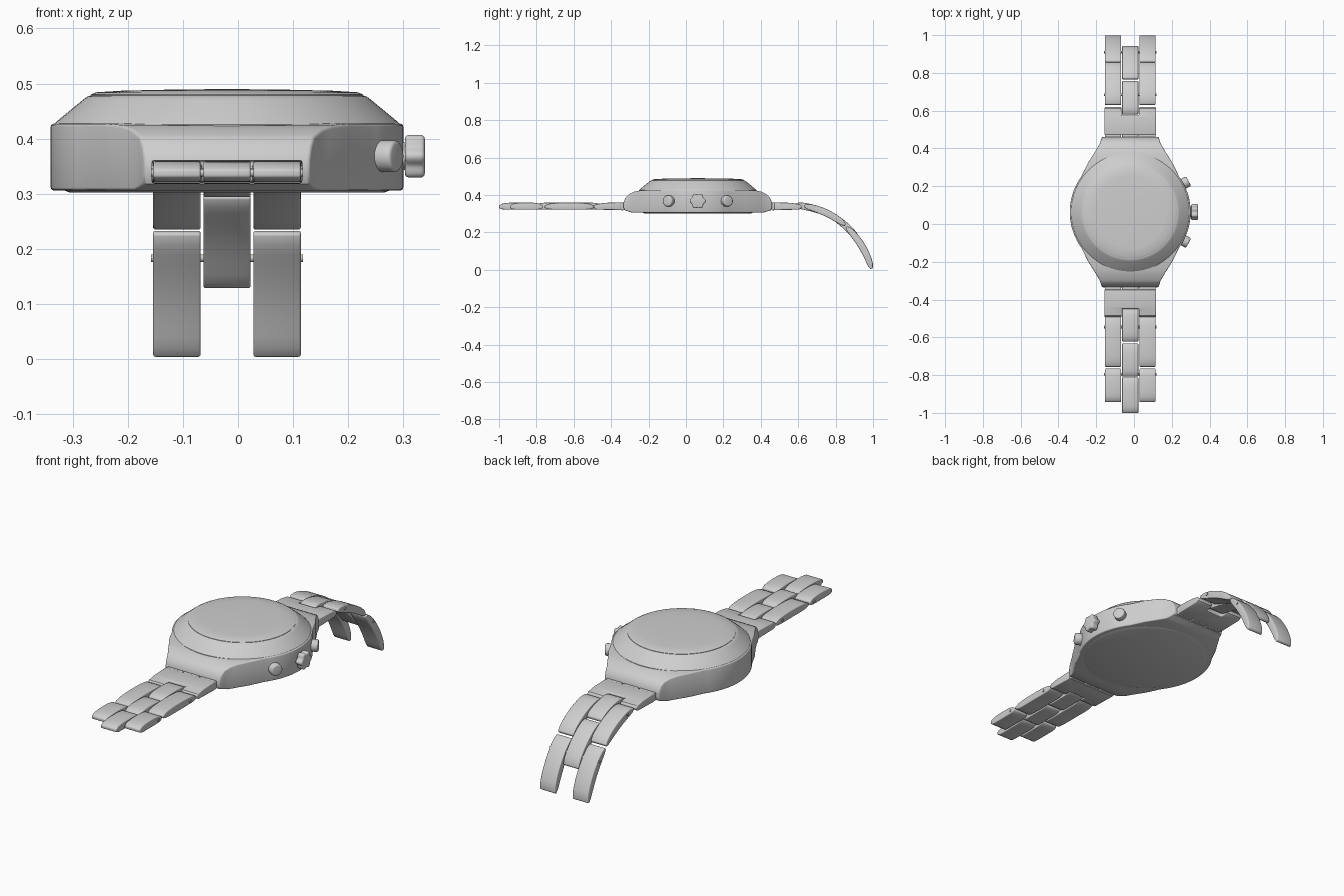
import bpy, bmesh
from math import sin, cos, pi, radians
from mathutils import Vector, Matrix

if bpy.data.objects.get("Cube"):
    bpy.data.objects.remove(bpy.data.objects["Cube"])

CX, CY = -0.02, 0.063          # centre of the case

steel = bpy.data.materials.new("brushed grey")
steel.use_nodes = True
GREY = (0.62, 0.62, 0.62, 1)
steel.diffuse_color = GREY
steel.node_tree.nodes["Principled BSDF"].inputs["Base Color"].default_value = GREY


def make(name, bm):
    bmesh.ops.recalc_face_normals(bm, faces=bm.faces)
    mesh = bpy.data.meshes.new(name)
    bm.to_mesh(mesh)
    bm.free()
    mesh.materials.append(steel)
    ob = bpy.data.objects.new(name, mesh)
    bpy.context.collection.objects.link(ob)
    return ob


def activate(ob):
    bpy.ops.object.select_all(action='DESELECT')
    ob.select_set(True)
    bpy.context.view_layer.objects.active = ob


def boolean(ob, cutter, operation):
    mod = ob.modifiers.new("cut", 'BOOLEAN')
    mod.operation, mod.object, mod.solver = operation, cutter, 'EXACT'
    activate(ob)
    bpy.ops.object.modifier_apply(modifier="cut")
    bpy.data.objects.remove(cutter)


def finish(ob, bevel=0.0, angle=35):
    activate(ob)
    if bevel:
        mod = ob.modifiers.new("bevel", 'BEVEL')
        mod.width, mod.segments = bevel, 3
        mod.limit_method, mod.angle_limit = 'ANGLE', radians(angle)
        bpy.ops.object.modifier_apply(modifier="bevel")
    bpy.ops.object.shade_smooth_by_angle(angle=radians(35))
    return ob


def prism(name, pts, lo, hi, axis):
    """Extrude a closed profile along x (points are y, z) or z (points are x, y)."""
    place = (lambda p, t: (t, *p)) if axis == 'x' else (lambda p, t: (*p, t))
    bm = bmesh.new()
    a, b = ([bm.verts.new(place(p, t)) for p in pts] for t in (lo, hi))
    bm.faces.new(a)
    bm.faces.new(b)
    for i in range(len(pts)):
        j = (i + 1) % len(pts)
        bm.faces.new((a[i], a[j], b[j], b[i]))
    return make(name, bm)


def lathe(name, profile, steps=96):
    """Revolve (radius, z) points about the case centre, closed on the axis."""
    bm = bmesh.new()
    vs = [bm.verts.new((r, 0, z)) for r, z in profile]
    edges = [bm.edges.new(e) for e in zip(vs, vs[1:])]
    bmesh.ops.spin(bm, geom=vs + edges, cent=(0, 0, 0), axis=(0, 0, 1),
                   angle=2 * pi, steps=steps)
    bmesh.ops.remove_doubles(bm, verts=bm.verts, dist=1e-5)
    bmesh.ops.translate(bm, verts=bm.verts, vec=(CX, CY, 0))
    return finish(make(name, bm))


def cylinder(name, radius, length, matrix, bevel=0.0):
    bm = bmesh.new()
    bmesh.ops.create_cone(bm, cap_ends=True, segments=24, radius1=radius,
                          radius2=radius, depth=length, matrix=matrix)
    return finish(make(name, bm), bevel, 60)


# Case: outline with tapering lugs, trimmed by a rounded side profile
quarter = [(0.32 * cos(radians(a)), 0.32 * sin(radians(a))) for a in range(0, 37, 4)]
quarter += [(0.224, 0.26), (0.186, 0.32), (0.16, 0.365), (0.15, 0.398)]
half = quarter + [(-x, y) for x, y in quarter[::-1]]
outline = half + [(x, -y) for x, y in half[::-1] if y > 0.001]
case = prism("case", [(CX + x, CY + y) for x, y in outline], 0.28, 0.46, 'z')
side = [(0.35, 0.306), (0.39, 0.318), (0.398, 0.335), (0.396, 0.362), (0.386, 0.386),
        (0.368, 0.404), (0.342, 0.417), (0.31, 0.424), (0.26, 0.427)]
side += [(-y, z) for y, z in side[::-1]]
trim = prism("case_trim", [(CY + y, z) for y, z in side], -0.6, 0.6, 'x')
boolean(case, trim, 'INTERSECT')
finish(case, 0.008, 50)

# Bezel, crystal and case back
lathe("bezel", [(0, 0.41), (0.314, 0.41), (0.314, 0.426), (0.308, 0.432), (0.262, 0.47),
                (0.254, 0.476), (0.248, 0.478), (0, 0.478)])
lathe("crystal", [(0, 0.47), (0.247, 0.47), (0.247, 0.48), (0.238, 0.484),
                  (0.19, 0.487), (0.1, 0.489), (0, 0.49)])
lathe("case_back", [(0, 0.32), (0.3, 0.32), (0.296, 0.306), (0.285, 0.302), (0, 0.302)])

# Fluted crown with its stem, and two push buttons set radially
flutes = [2 * pi * i / 60 for i in range(60)]
ring = [(CY + (0.039 + 0.004 * cos(6 * a)) * cos(a),
         0.368 + (0.039 + 0.004 * cos(6 * a)) * sin(a)) for a in flutes]
finish(prism("crown", ring, 0.303, 0.339, 'x'), 0.007, 60)
ALONG_X = Matrix.Rotation(pi / 2, 4, 'Y')
cylinder("crown_stem", 0.025, 0.06, Matrix.Translation((0.29, CY, 0.368)) @ ALONG_X)
for label, turn in (("front", -28), ("back", 28)):
    spin = Matrix.Translation((CX, CY, 0.368)) @ Matrix.Rotation(radians(turn), 4, 'Z')
    cylinder(label + "_button", 0.029, 0.05,
             spin @ Matrix.Translation((0.325, 0, 0)) @ ALONG_X, 0.007)

# Bracelet columns as (low x, high x)
LEFT, MID, RIGHT = (0.028, 0.114), (-0.063, 0.023), (-0.154, -0.068)
OUTER = (("left", LEFT), ("right", RIGHT))


def link(name, column, start, end, bow, thick=0.019):
    """Lens-shaped link between two (y, z) points, bowed outward."""
    p, q = Vector(start), Vector(end)
    d = (q - p).normalized()
    up = Vector((-d.y, d.x))
    if up.y < 0:
        up = -up
    top, bottom = [], []
    for i in range(13):
        s = i / 12
        u = abs(2 * s - 1)
        mid = p.lerp(q, s) + up * bow * 4 * s * (1 - s)
        h = thick * (0.35 + 0.65 * (1 - u ** 3) ** 0.5)
        top.append(mid + up * h)
        bottom.append(mid - up * h)
    finish(prism(name, top + bottom[::-1], *column, 'x'), 0.004, 50)


for label, sign in (("front", -1), ("back", 1)):
    # End link notched for the first middle link, hinged on three tubes
    shape = [(0.41, 0.319), (0.54, 0.322), (0.553, 0.33), (0.556, 0.341),
             (0.548, 0.35), (0.5, 0.358), (0.41, 0.361)]
    plate = prism(label + "_end_link", [(CY + sign * y, z) for y, z in shape],
                  RIGHT[0] - 0.003, LEFT[1] + 0.003, 'x')
    notch = [(CY + sign * y, z) for y, z in ((0.512, 0.2), (0.7, 0.2), (0.7, 0.5), (0.512, 0.5))]
    boolean(plate, prism("notch", notch, MID[0] - 0.003, MID[1] + 0.003, 'x'), 'DIFFERENCE')
    finish(plate, 0.004, 50)
    for place, (lo, hi) in (("left", LEFT), ("middle", MID), ("right", RIGHT)):
        cylinder(f"{label}_{place}_hinge", 0.021, hi - lo, Matrix.Translation(
            ((lo + hi) / 2, CY + sign * 0.404, 0.339)) @ ALONG_X, 0.003)

# Front strap lies flat
for i, (a, b) in enumerate([(-0.447, -0.622), (-0.633, -0.808), (-0.812, -1.0)]):
    link(f"front_middle_link_{i + 1}", MID, (a, 0.337), (b, 0.337), 0.004)
for i, (a, b) in enumerate([(-0.492, -0.756), (-0.766, -0.942)]):
    for place, column in OUTER:
        link(f"front_{place}_link_{i + 1}", column, (a, 0.337), (b, 0.337), 0.004)

# Back strap curls downward
back_middle = [((0.58, 0.346), (0.755, 0.302), 0.008), ((0.768, 0.297), (0.938, 0.132), 0.015)]
back_outer = [((0.632, 0.343), (0.852, 0.24), 0.015), ((0.858, 0.23), (0.993, 0.006), 0.017)]
for i, (a, b, bow) in enumerate(back_middle):
    link(f"back_middle_link_{i + 1}", MID, a, b, bow)
for i, (a, b, bow) in enumerate(back_outer):
    for place, column in OUTER:
        link(f"back_{place}_link_{i + 1}", column, a, b, bow)

# Pins through the links
for i, (y, z) in enumerate([(-0.545, 0.339), (-0.795, 0.338), (0.685, 0.334), (0.91, 0.183)]):
    cylinder(f"link_pin_{i + 1}", 0.007, 0.276, Matrix.Translation((CX, y, z)) @ ALONG_X)
